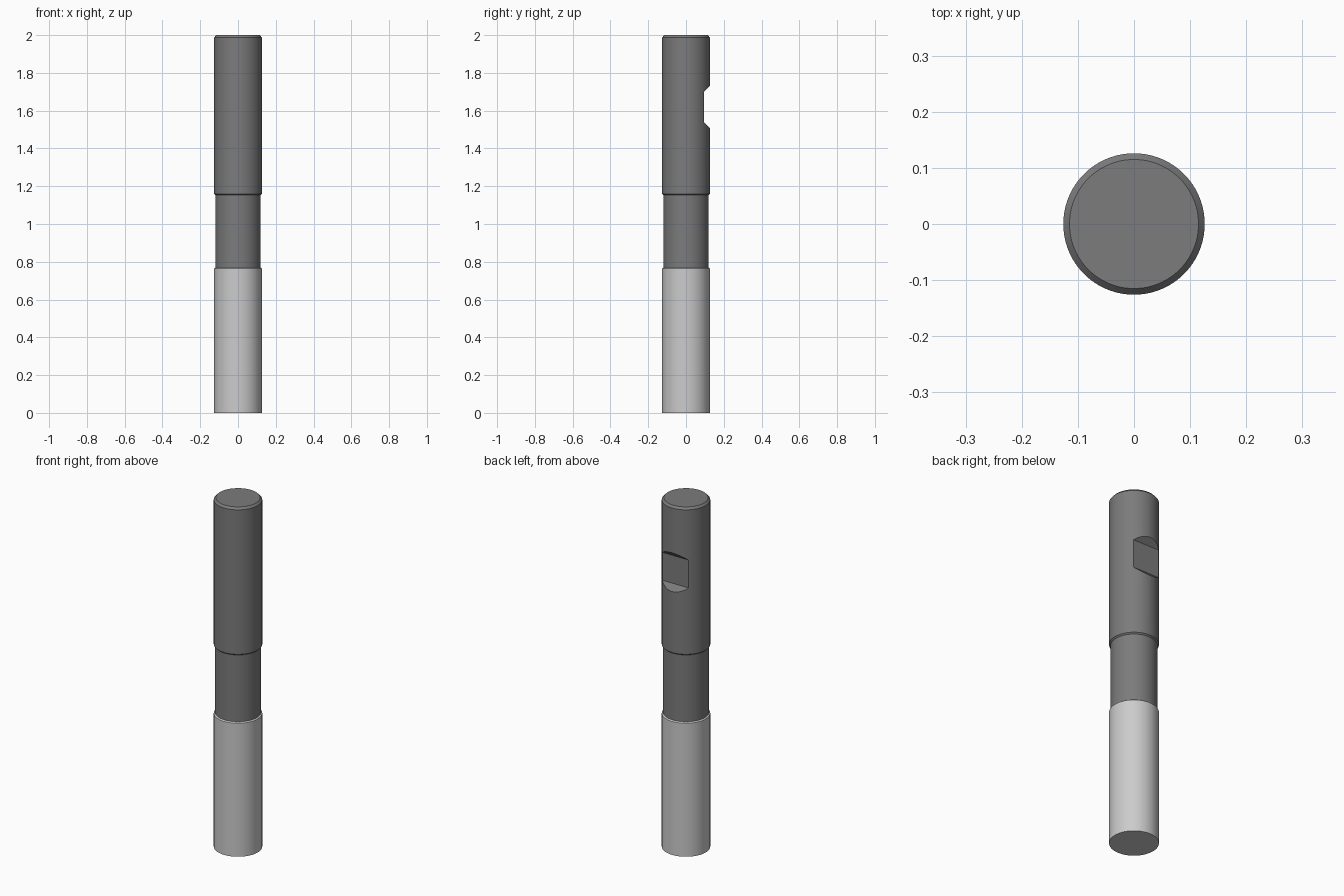
import bpy, bmesh, math

if "Cube" in bpy.data.objects:
    bpy.data.objects.remove(bpy.data.objects["Cube"])

SEGS = 96
R = 0.126        # shank and cutting radius
NECK = 0.119     # relieved neck radius


def grey(name, v):
    m = bpy.data.materials.new(name)
    m.diffuse_color = (v, v, v, 1)
    m.use_nodes = True
    m.node_tree.nodes["Principled BSDF"].inputs["Base Color"].default_value = m.diffuse_color
    return m


def add_object(name, bm, mat=None):
    bmesh.ops.recalc_face_normals(bm, faces=bm.faces)
    mesh = bpy.data.meshes.new(name)
    bm.to_mesh(mesh)
    bm.free()
    obj = bpy.data.objects.new(name, mesh)
    bpy.context.collection.objects.link(obj)
    if mat:
        mesh.materials.append(mat)
    return obj


def lathe(name, profile, mat, cap_top=True):
    """Revolve (radius, z) points, listed bottom to top, around z."""
    bm = bmesh.new()
    rings = [[bm.verts.new((r * math.cos(2 * math.pi * i / SEGS),
                            r * math.sin(2 * math.pi * i / SEGS), z))
              for i in range(SEGS)] for r, z in profile]
    for a, b in zip(rings, rings[1:]):
        for i in range(SEGS):
            j = (i + 1) % SEGS
            bm.faces.new((a[i], a[j], b[j], b[i]))
    bm.faces.new(rings[0])
    if cap_top:
        bm.faces.new(rings[-1])
    return add_object(name, bm, mat)


def smooth(obj):
    bpy.ops.object.select_all(action='DESELECT')
    obj.select_set(True)
    bpy.context.view_layer.objects.active = obj
    bpy.ops.object.shade_smooth_by_angle(angle=math.radians(25))


# Shank with relieved neck and chamfered top
shank = lathe("shank", [(NECK, 0.77), (NECK, 1.153), (R, 1.16),
                        (R, 1.988), (0.115, 2.0)], grey("dark_steel", 0.2))

# Lighter cutting section, open where the neck closes it
cutting = lathe("cutting_section", [(R, 0.0), (R, 0.765), (NECK, 0.77)],
                grey("light_steel", 0.55), cap_top=False)

# Clamping flat with 45 degree ends, cut into the back of the shank
bm = bmesh.new()
outline = [(0.095, 1.54), (0.095, 1.70), (0.195, 1.80), (0.195, 1.44)]
face = bm.faces.new([bm.verts.new((-0.2, y, z)) for y, z in outline])
ext = bmesh.ops.extrude_face_region(bm, geom=[face])
bmesh.ops.translate(bm, vec=(0.4, 0, 0),
                    verts=[v for v in ext["geom"] if isinstance(v, bmesh.types.BMVert)])
cutter = add_object("flat_cutter", bm)

mod = shank.modifiers.new("clamping_flat", 'BOOLEAN')
mod.operation = 'DIFFERENCE'
mod.solver = 'EXACT'
mod.object = cutter
bpy.context.view_layer.objects.active = shank
shank.select_set(True)
bpy.ops.object.modifier_apply(modifier=mod.name)
bpy.data.objects.remove(cutter)

for part in (shank, cutting):
    smooth(part)
